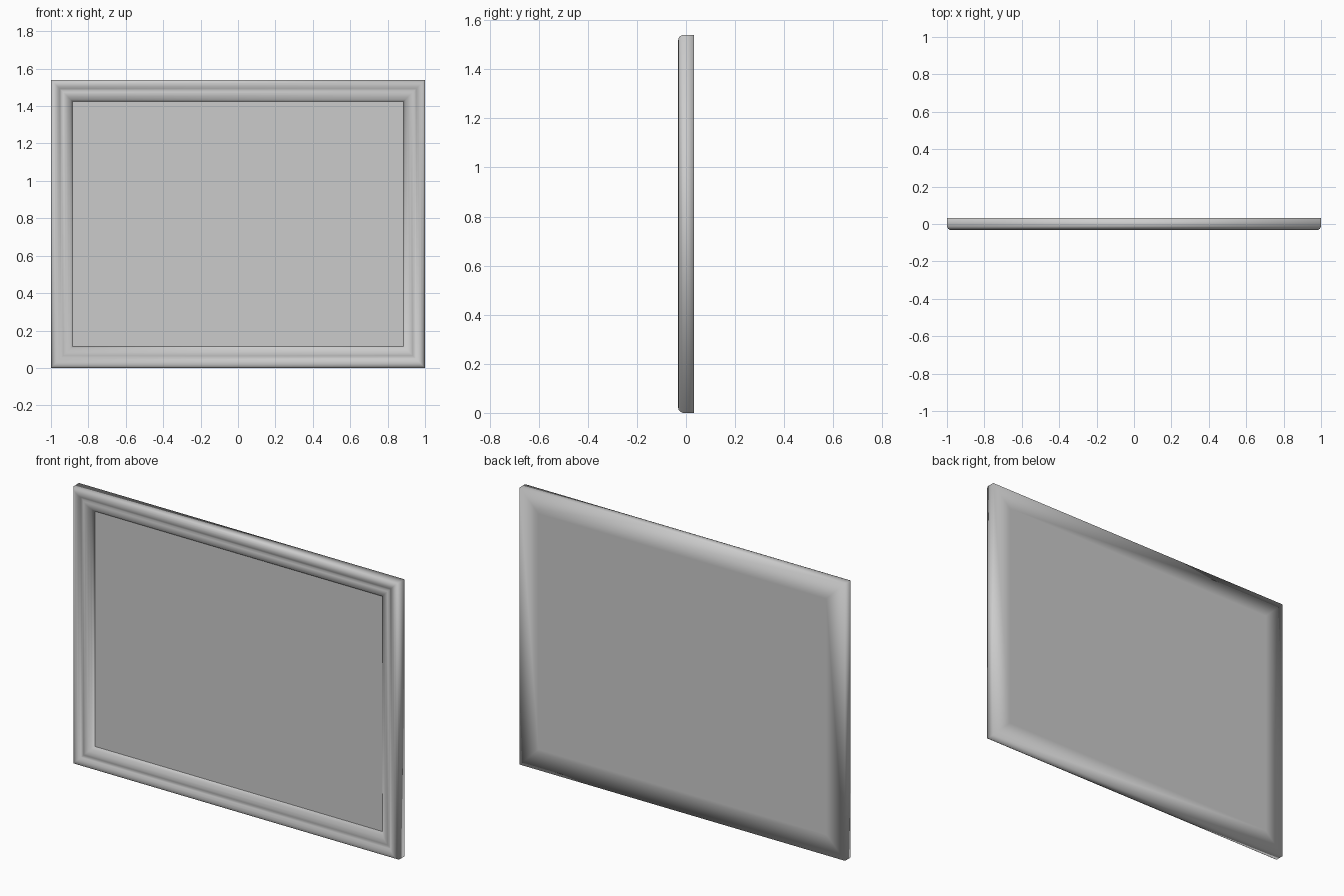
import bpy
import bmesh

cube = bpy.data.objects.get("Cube")
if cube:
    bpy.data.objects.remove(cube, do_unlink=True)

W, H = 1.0, 1.54      # half width, full height
BORDER = 0.115        # width of the moulding
BACK, PANEL = 0.032, 0.01

grey = bpy.data.materials.new("plain_grey")
grey.use_nodes = True
colour = (0.6, 0.6, 0.6, 1)
grey.diffuse_color = colour
grey.node_tree.nodes["Principled BSDF"].inputs["Base Color"].default_value = colour


def ring(bm, inset, y):
    """Four corners of a rectangle set in from the outer edge."""
    x = W - inset
    return [bm.verts.new((sx, y, z)) for sx, z in
            ((-x, inset), (x, inset), (x, H - inset), (-x, H - inset))]


def finish(bm, name, smooth):
    bmesh.ops.recalc_face_normals(bm, faces=bm.faces)
    for f in bm.faces:
        f.smooth = smooth
    mesh = bpy.data.meshes.new(name)
    bm.to_mesh(mesh)
    bm.free()
    mesh.materials.append(grey)
    obj = bpy.data.objects.new(name, mesh)
    bpy.context.collection.objects.link(obj)
    return obj


# Moulded frame: profile of (inset, depth) swept round the rectangle
profile = [
    (BORDER, BACK), (0, BACK), (0, -0.014),
    # outer bead
    (0.005, -0.024), (0.014, -0.031), (0.026, -0.032), (0.038, -0.028),
    # groove
    (0.048, -0.019), (0.056, -0.017),
    # inner bead running down to the panel
    (0.066, -0.021), (0.078, -0.021), (0.092, -0.015), (0.104, -0.006),
    (BORDER, 0.004), (BORDER, PANEL + 0.004),
]
bm = bmesh.new()
rings = [ring(bm, *p) for p in profile]
for a, b in zip(rings, rings[1:]):
    for i in range(4):
        j = (i + 1) % 4
        bm.faces.new((a[i], a[j], b[j], b[i]))
# Back board closes the rear and inner rings
bm.faces.new(rings[0])
bm.faces.new(rings[-1])
finish(bm, "moulded_frame", True)

# Flat picture panel resting inside the frame
bm = bmesh.new()
front, rear = ring(bm, BORDER, PANEL), ring(bm, BORDER, PANEL + 0.004)
bm.faces.new(front)
bm.faces.new(rear)
for i in range(4):
    j = (i + 1) % 4
    bm.faces.new((front[i], front[j], rear[j], rear[i]))
finish(bm, "picture_panel", False)
